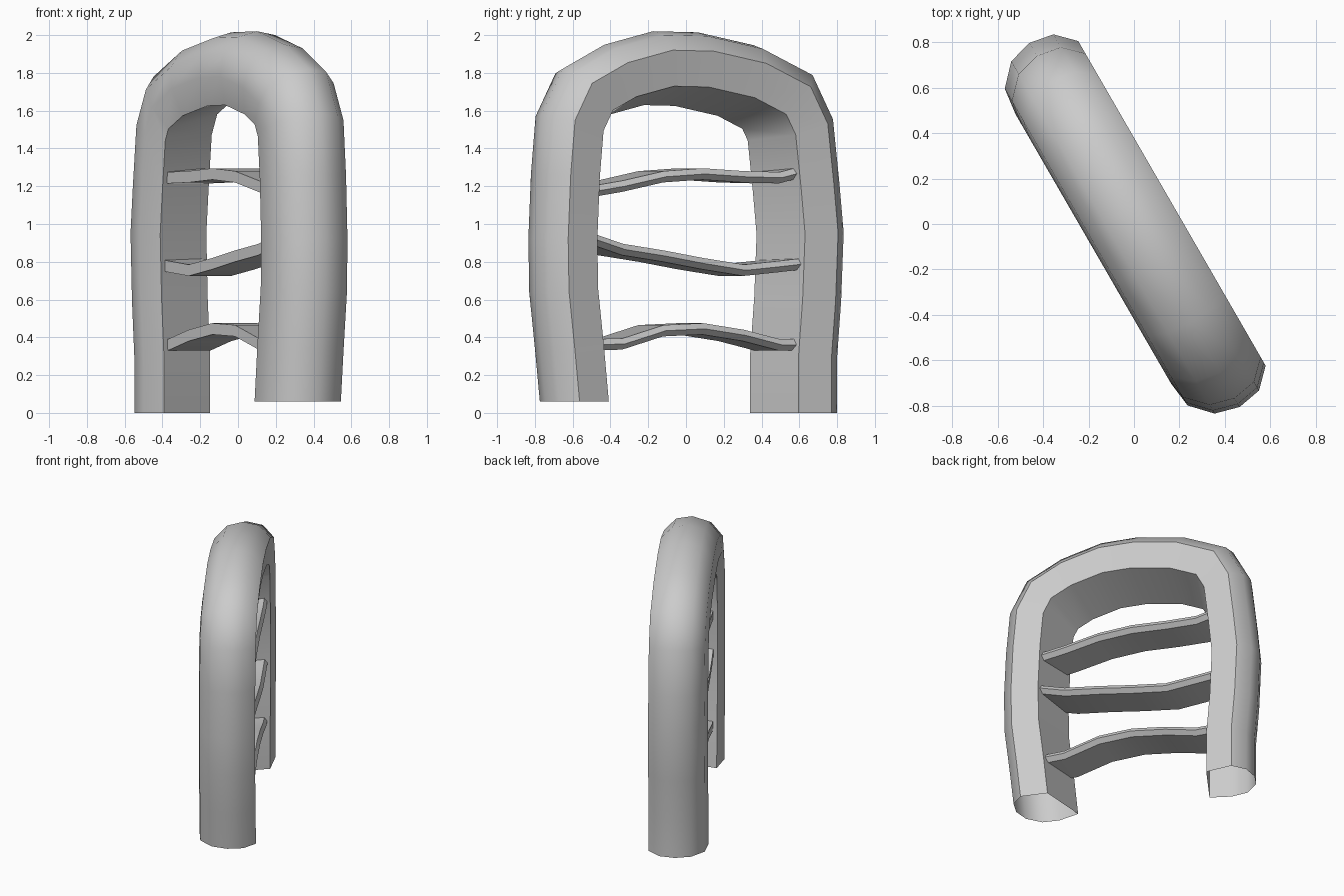
import bpy
import bmesh
from math import radians
from mathutils import Vector, Matrix

cube = bpy.data.objects.get("Cube")
if cube:
    bpy.data.objects.remove(cube)

grey = bpy.data.materials.new("plain grey")
grey.use_nodes = True
GREY = (0.6, 0.6, 0.6, 1)
grey.diffuse_color = GREY
grey.node_tree.nodes["Principled BSDF"].inputs["Base Color"].default_value = GREY

# The frame stands in an upright plane turned about z
TURN = Matrix.Rotation(radians(-60), 4, 'Z')


def sweep(name, path, section, capped, mitred):
    """Carry a section (offset, depth) along a path (across, height)."""
    pts = [Vector(p) for p in path]
    bm = bmesh.new()
    rings = []
    for i, p in enumerate(pts):
        normal, scale = Vector((0, 1)), 1
        if mitred:
            if i in (0, len(pts) - 1):
                normal = Vector((1 if i == 0 else -1, 0))
            else:
                a = (p - pts[i - 1]).normalized()
                b = (pts[i + 1] - p).normalized()
                t = (a + b).normalized()
                normal = Vector((t.y, -t.x))
                scale = 1 / max(t.dot(a), 0.8)
        ring = []
        for off, depth in section:
            q = p + normal * off * scale
            ring.append(bm.verts.new((q.x, depth, q.y)))
        rings.append(ring)
    n = len(section)
    for r, s in zip(rings, rings[1:]):
        for k in range(n):
            j = (k + 1) % n
            bm.faces.new((r[k], r[j], s[j], s[k]))
    if capped:
        bm.faces.new(rings[0])
        bm.faces.new(rings[-1])
    bmesh.ops.recalc_face_normals(bm, faces=bm.faces)
    bm.transform(TURN)
    mesh = bpy.data.meshes.new(name)
    bm.to_mesh(mesh)
    bm.free()
    mesh.materials.append(grey)
    obj = bpy.data.objects.new(name, mesh)
    bpy.context.collection.objects.link(obj)
    bpy.ops.object.select_all(action='DESELECT')
    obj.select_set(True)
    bpy.context.view_layer.objects.active = obj
    bpy.ops.object.shade_smooth_by_angle(angle=radians(40))
    return obj


# Arch: open tube with a slanted flat inner face and a rounded outer side
arch_section = [(-.19, -.17), (-.09, .17), (.10, .19), (.18, .11), (.20, 0),
                (.17, -.11), (.08, -.195), (-.04, -.21)]
arch_path = [(.66, .06), (.69, .35), (.725, .65), (.73, .92), (.715, 1.25),
             (.69, 1.52), (.61, 1.67), (.43, 1.76), (.18, 1.82), (-.05, 1.815),
             (-.35, 1.755), (-.58, 1.65), (-.66, 1.5), (-.695, 1.2),
             (-.72, .95), (-.705, .6), (-.68, .3), (-.68, 0)]
sweep("arch_frame", arch_path, arch_section, False, True)

# Rungs: thin wavy slabs between the legs
rung_section = [(-.03, -.14), (.03, -.14), (.03, .13), (0, .15), (-.03, .12)]
across = (-.65, -.5, -.28, -.03, .21, .46, .66)
waves = {
    "lower_rung": (.36, .36, .41, .445, .435, .365, .36),
    "middle_rung": (.79, .775, .755, .79, .83, .865, .925),
    "upper_rung": (1.28, 1.245, 1.25, 1.265, 1.25, 1.2, 1.17),
}
for name, heights in waves.items():
    sweep(name, list(zip(across, heights)), rung_section, True, False)
